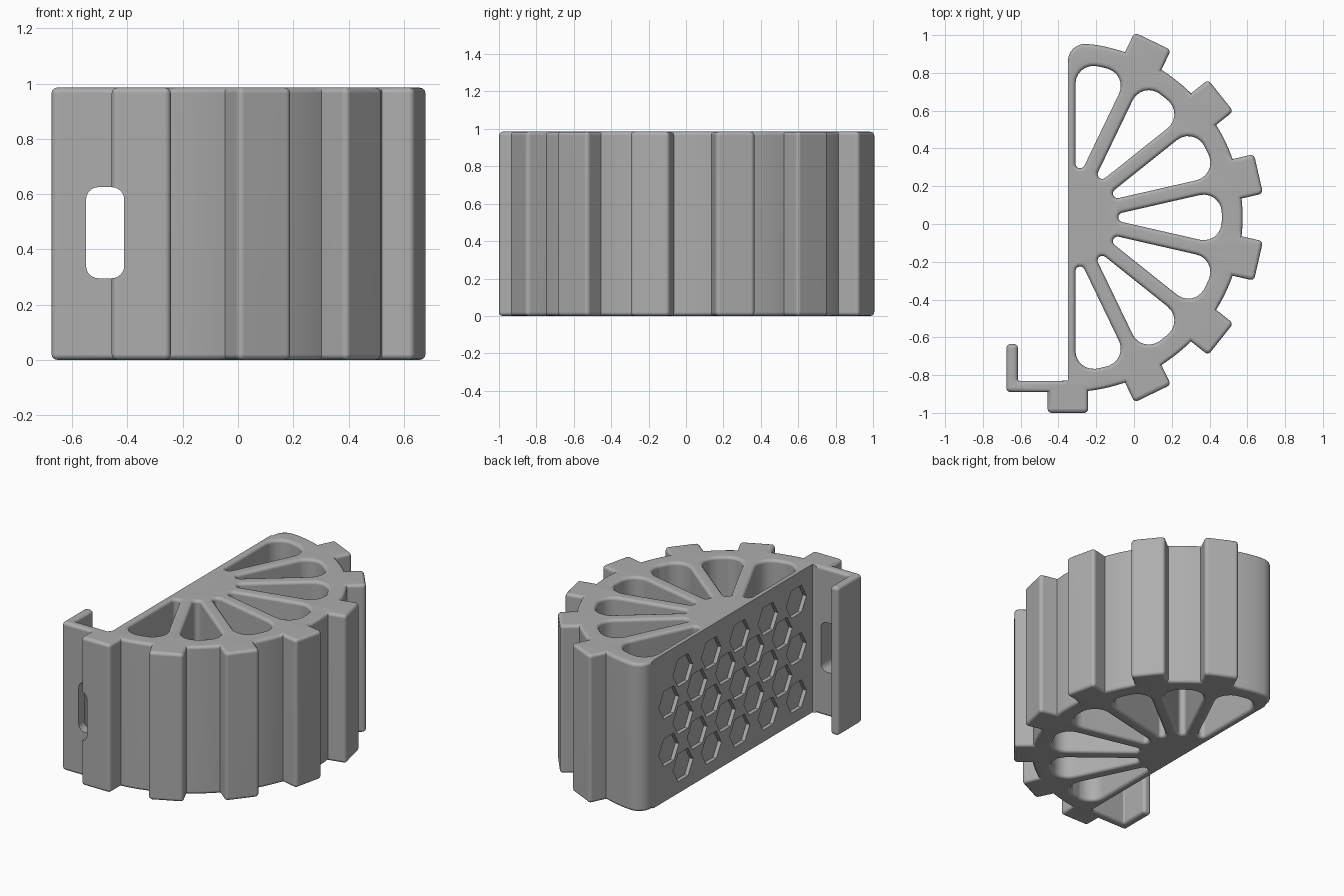
import bpy, bmesh, math
from mathutils import Vector, Matrix

cube = bpy.data.objects.get("Cube")
if cube:
    bpy.data.objects.remove(cube, do_unlink=True)

HUB = Vector((-0.35, 0.035))       # centre of the half wheel
RIM, TIP, HALF_TOOTH = 0.925, 1.035, 0.107
HALF_SPOKE, POCKET_R = 0.04, 0.815
HEIGHT, ROUND = 0.985, 0.02
STEP = math.pi / 7                 # angle between spokes

grey = bpy.data.materials.new("plain_grey")
grey.use_nodes = True
grey.diffuse_color = (0.42, 0.42, 0.42, 1)
grey.node_tree.nodes["Principled BSDF"].inputs["Base Color"].default_value = grey.diffuse_color


def polar(r, a):
    return HUB + Vector((r * math.cos(a), r * math.sin(a)))


def fillet(corners, steps=6):
    """Round each (point, radius) corner of a closed outline."""
    out = []
    for i, (p, r) in enumerate(corners):
        if r == 0:
            out.append(p)
            continue
        u = (corners[i - 1][0] - p).normalized()
        v = (corners[(i + 1) % len(corners)][0] - p).normalized()
        half = u.angle(v) / 2
        centre = p + (u + v).normalized() * (r / math.sin(half))
        start = p + u * (r / math.tan(half)) - centre
        end = p + v * (r / math.tan(half)) - centre
        turn = start.angle_signed(end)
        for k in range(steps + 1):
            out.append(centre + Matrix.Rotation(-turn * k / steps, 2) @ start)
    return out


def tooth(a):
    """Four corners of one square tooth, in counter-clockwise order."""
    out, side = polar(1, a) - HUB, polar(1, a + math.pi / 2) - HUB
    base = math.sqrt(RIM ** 2 - HALF_TOOTH ** 2)
    return [(HUB + out * d + side * s * HALF_TOOTH, r)
            for d, s, r in ((base, -1, 0), (TIP, -1, 0.022), (TIP, 1, 0.022), (base, 1, 0))]


def arc(a, b, n=7):
    return [(polar(RIM, a + (b - a) * k / n), 0) for k in range(1, n)]


# Outer outline: hooked bracket, toothed rim, rounded corner, straight back
def corner(x, y, r=0.0):
    return (Vector((x, y)), r)


outline = [corner(-0.675, -0.89, 0.022), corner(-0.457, -0.89)] + tooth(-math.pi / 2)[1:]
gap = math.asin(HALF_TOOTH / RIM)
angle = -math.pi / 2
for k in range(6):
    outline += arc(angle + gap, angle + STEP - gap)
    angle += STEP
    outline += tooth(angle)
outline += arc(angle + gap, math.radians(83.5))
outline += [corner(-0.35, 0.96, 0.09), corner(-0.35, 0.86), corner(-0.38, 0.86),
            corner(-0.38, -0.83), corner(-0.615, -0.83, 0.01),
            corner(-0.615, -0.635, 0.022), corner(-0.675, -0.635, 0.022)]


# Tapered pocket between two spokes
def pocket(a):
    wide = STEP / 2 - math.asin(HALF_SPOKE / POCKET_R)
    pts = [(polar(HALF_SPOKE / math.sin(STEP / 2), a), 0.025)]
    for t, r in ((-wide, 0.095), (-0.04, 0), (0, 0), (0.04, 0), (wide, 0.095)):
        pts.append((polar(POCKET_R, a + t), r))
    return pts


curve = bpy.data.curves.new("body_profile", "CURVE")
curve.dimensions = "2D"
curve.fill_mode = "BOTH"
curve.extrude = HEIGHT / 2 - ROUND
curve.bevel_depth = ROUND
curve.bevel_resolution = 2
curve.offset = -ROUND
for shape in [outline] + [pocket(k * STEP) for k in range(-3, 4)]:
    pts = fillet(shape)
    spline = curve.splines.new("POLY")
    spline.points.add(len(pts) - 1)
    for sp, p in zip(spline.points, pts):
        sp.co = (p.x, p.y, 0, 1)
    spline.use_cyclic_u = True


def evaluated_mesh(ob):
    bpy.context.view_layer.update()
    return bpy.data.meshes.new_from_object(ob.evaluated_get(bpy.context.evaluated_depsgraph_get()))


def add_object(name, data):
    ob = bpy.data.objects.new(name, data)
    bpy.context.collection.objects.link(ob)
    return ob


# Solid body from the profile
profile = add_object("body_profile", curve)
mesh = evaluated_mesh(profile)
bpy.data.objects.remove(profile)
bm = bmesh.new()
bm.from_mesh(mesh)
bmesh.ops.translate(bm, verts=bm.verts, vec=(0, 0, HEIGHT / 2))
bmesh.ops.remove_doubles(bm, verts=bm.verts, dist=1e-5)
bmesh.ops.recalc_face_normals(bm, faces=bm.faces)
bm.to_mesh(mesh)
bm.free()
body = add_object("half_wheel_body", mesh)


def prism(bm, pts, depth):
    face = bm.faces.new([bm.verts.new(p) for p in pts])
    new = bmesh.ops.extrude_face_region(bm, geom=[face])["geom"]
    bmesh.ops.translate(bm, vec=depth, verts=[g for g in new if isinstance(g, bmesh.types.BMVert)])


def cut(name, bm):
    bmesh.ops.recalc_face_normals(bm, faces=bm.faces)
    data = bpy.data.meshes.new(name)
    bm.to_mesh(data)
    bm.free()
    cutter = add_object(name, data)
    cutter.hide_render = True
    cutter.hide_set(True)
    mod = body.modifiers.new(name, "BOOLEAN")
    mod.operation, mod.solver, mod.object = "DIFFERENCE", "EXACT", cutter
    return cutter


# Crisp flat back face
bm = bmesh.new()
prism(bm, [(-0.35, y, z) for y, z in ((-0.829, -0.1), (0.9, -0.1), (0.9, 1.1), (-0.829, 1.1))], (-0.15, 0, 0))
for v in bm.verts:
    if v.co.x < -0.4:
        v.co.x = -0.5
cutters = [cut("back_trim_cutter", bm)]

# Hexagon recesses in the back and the strap slot in the bracket
bm = bmesh.new()
for col in range(10):
    y = 0.68 - col * 0.149
    for z in ((0.17, 0.485, 0.8) if col % 2 else (0.3275, 0.6425)):
        prism(bm, [(-0.325, y + 0.105 * math.cos(k * math.pi / 3), z + 0.105 * math.sin(k * math.pi / 3))
                   for k in range(6)], (-0.1, 0, 0))
slot = fillet([corner(x, z, 0.045) for x, z in ((-0.55, 0.295), (-0.412, 0.295), (-0.412, 0.625), (-0.55, 0.625))])
prism(bm, [(p.x, -1.1, p.y) for p in slot], (0, 0.35, 0))
cutters.append(cut("recess_and_slot_cutter", bm))

# Keep the cut result and shade it
body.data = evaluated_mesh(body)
body.modifiers.clear()
for c in cutters:
    bpy.data.objects.remove(c)
body.data.materials.clear()
body.data.materials.append(grey)
for f in body.data.polygons:
    f.material_index = 0
bpy.ops.object.select_all(action="DESELECT")
body.select_set(True)
bpy.context.view_layer.objects.active = body
bpy.ops.object.shade_smooth_by_angle(angle=math.radians(35))
weighted = body.modifiers.new("clean_shading", "WEIGHTED_NORMAL")
weighted.keep_sharp = True
